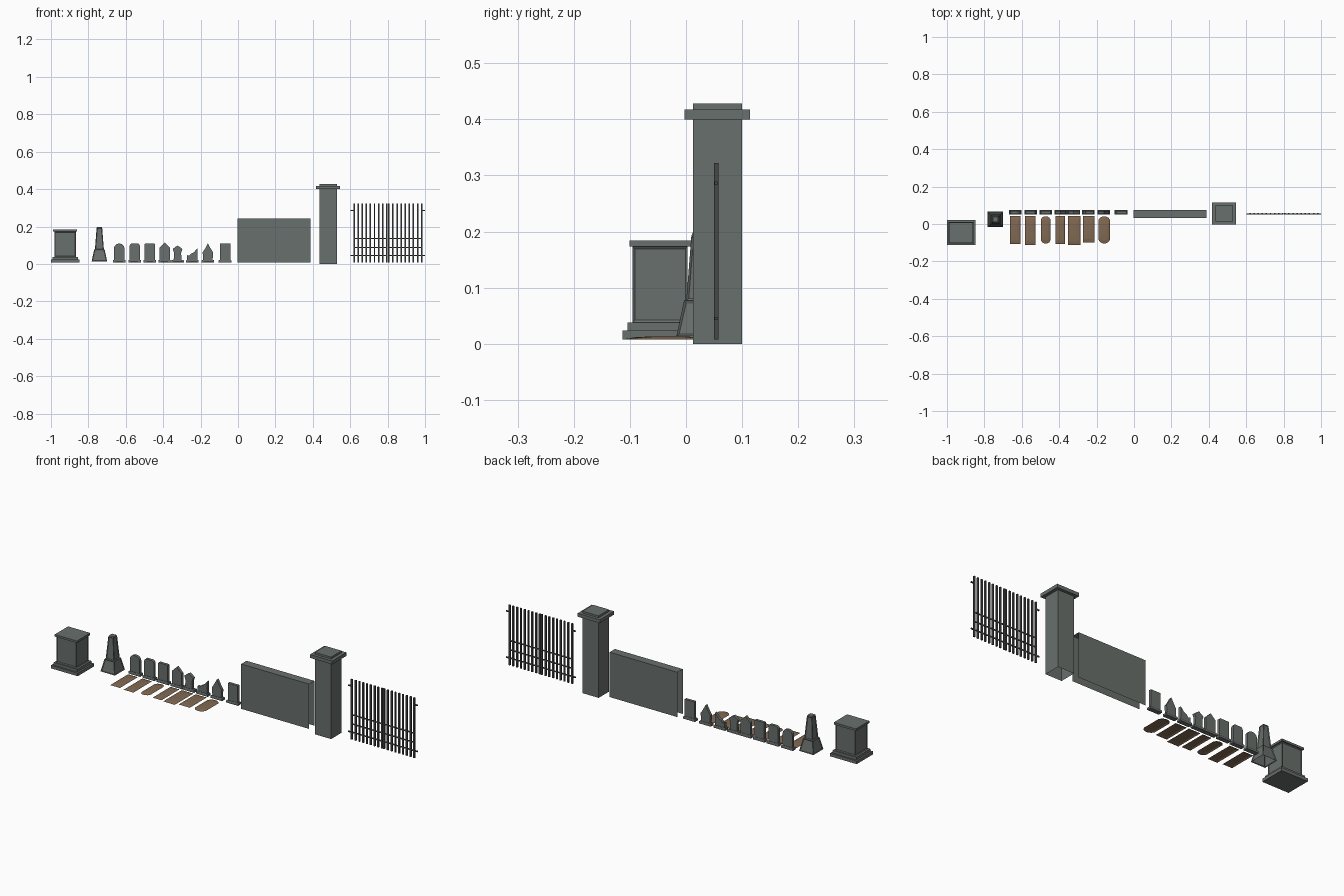
import bpy, bmesh, math

if "Cube" in bpy.data.objects:
    bpy.data.objects.remove(bpy.data.objects["Cube"])


def material(name, rgb):
    m = bpy.data.materials.new(name)
    m.diffuse_color = (*rgb, 1)
    m.use_nodes = True
    m.node_tree.nodes["Principled BSDF"].inputs["Base Color"].default_value = m.diffuse_color
    return m


STONE = material("stone", (0.14, 0.16, 0.15))
IRON = material("iron", (0.06, 0.065, 0.06))
EARTH = material("earth", (0.22, 0.14, 0.085))


def finish(name, bm, mat):
    me = bpy.data.meshes.new(name)
    bm.to_mesh(me)
    bm.free()
    me.materials.append(mat)
    ob = bpy.data.objects.new(name, me)
    bpy.context.collection.objects.link(ob)
    return ob


def tower(name, cx, cy, rings, bottom=True, panels=()):
    """Stack of rectangular rings (half x, half y, z); bands in panels get recessed fields."""
    bm = bmesh.new()
    loops = [[bm.verts.new((cx + sx * hx, cy + sy * hy, z))
              for sx, sy in ((-1, -1), (1, -1), (1, 1), (-1, 1))] for hx, hy, z in rings]
    fields = []
    for k, (a, b) in enumerate(zip(loops, loops[1:])):
        for i in range(4):
            j = (i + 1) % 4
            f = bm.faces.new((a[i], a[j], b[j], b[i]))
            if k in panels:
                fields.append(f)
    bm.faces.new(loops[-1])
    if bottom:
        bm.faces.new(loops[0][::-1])
    bm.normal_update()
    if fields:
        bmesh.ops.inset_individual(bm, faces=fields, thickness=0.006, depth=-0.003)
    return finish(name, bm, STONE)


def slab(name, cx, cy, thick, profile):
    """Front outline extruded along y."""
    bm = bmesh.new()
    front = [bm.verts.new((cx + x, cy - thick / 2, z)) for x, z in profile]
    back = [bm.verts.new((cx + x, cy + thick / 2, z)) for x, z in profile]
    bm.faces.new(front)
    bm.faces.new(back[::-1])
    n = len(front)
    for i in range(n):
        bm.faces.new((front[i], back[i], back[(i + 1) % n], front[(i + 1) % n]))
    bmesh.ops.recalc_face_normals(bm, faces=bm.faces)
    return finish(name, bm, STONE)


# Tomb with stepped plinth and recessed panels
tower("tomb", -0.925, -0.046, [
    (0.077, 0.067, 0.008), (0.077, 0.067, 0.024), (0.068, 0.058, 0.024), (0.068, 0.058, 0.038),
    (0.058, 0.049, 0.038), (0.058, 0.049, 0.173), (0.064, 0.055, 0.173), (0.064, 0.055, 0.184)],
    panels=(4,))

# Obelisk: tapered pedestal and shaft
tower("obelisk", -0.742, 0.0245, [
    (0.0415, 0.0415, 0.014), (0.028, 0.028, 0.077), (0.024, 0.024, 0.077),
    (0.015, 0.015, 0.192), (0.013, 0.013, 0.198)], bottom=False, panels=(0, 2))

# Gate pillar with cap
tower("gate_pillar", 0.481, 0.056, [
    (0.047, 0.0435, 0), (0.047, 0.0435, 0.4), (0.064, 0.0585, 0.4), (0.064, 0.0585, 0.418),
    (0.047, 0.0435, 0.418), (0.047, 0.0435, 0.428)], bottom=False)

# Wall section: front, top and back only, open at the ends
bm = bmesh.new()
path = [(0.032, 0.008), (0.032, 0.242), (0.076, 0.242), (0.076, 0.008)]
cols = [[bm.verts.new((x, y, z)) for y, z in path] for x in (-0.005, 0.387)]
for i in range(3):
    bm.faces.new((cols[0][i], cols[1][i], cols[1][i + 1], cols[0][i + 1]))
finish("wall", bm, STONE)

# Headstone outlines
Z0, W = 0.018, 0.028


def sym(right):
    return right + [(-x, z) for x, z in reversed(right) if x > 0]


arch = sym([(W, Z0), (W, 0.084)] +
           [(W * math.cos(a), 0.084 + 0.025 * math.sin(a)) for a in (0.45, 0.9, 1.3)])
outlines = [
    arch,
    sym([(W, Z0), (W, 0.096), (0.024, 0.105), (0.018, 0.109)]),
    sym([(W, Z0), (W, 0.106), (0.025, 0.109)]),
    sym([(W, Z0), (W, 0.086), (0.014, 0.1), (0, 0.114)]),
    sym([(0.021, Z0), (0.019, 0.06), (0.026, 0.08), (0.013, 0.09), (0, 0.098)]),
    [(W, Z0), (W, 0.085), (0.018, 0.074), (0.008, 0.062), (-0.008, 0.054), (-0.016, 0.044), (-W, 0.047), (-W, Z0)],
    sym([(0.025, Z0), (W, 0.062), (0.015, 0.082), (0, 0.11)]),
    sym([(W, Z0), (W, 0.109)]),
]
centres = [-0.636, -0.553, -0.473, -0.393, -0.324, -0.245, -0.162, -0.07]
for i, (cx, outline) in enumerate(zip(centres, outlines), 1):
    slab(f"headstone_{i}", cx, 0.062, 0.015, outline)
    tower(f"headstone_base_{i}", cx, 0.062, [(0.034, 0.012, 0.008), (0.034, 0.012, 0.018), (0.031, 0.01, 0.021)])


# Grave mounds: low earth sheets, rectangular or with rounded ends
def mound(name, x0, x1, y0, y1, rounded):
    cx, cy, hx, hy = (x0 + x1) / 2, (y0 + y1) / 2, (x1 - x0) / 2, (y1 - y0) / 2
    if rounded:
        r = hx * 0.95
        outline = [(hx * math.cos(a), math.copysign(hy - r, math.sin(a)) + r * math.sin(a))
                   for a in (math.pi * (k + 0.5) / 6 for k in range(12))]
    else:
        outline = [(hx, -hy), (hx, 0), (hx, hy), (-hx, hy), (-hx, 0), (-hx, -hy)]
    bm = bmesh.new()
    rings = [[bm.verts.new((cx + s * x, cy + s * y, z)) for x, y in outline]
             for s, z in ((1, 0.008), (0.75, 0.0115), (0.4, 0.013))]
    n = len(outline)
    for a, b in zip(rings, rings[1:]):
        for i in range(n):
            bm.faces.new((a[i], a[(i + 1) % n], b[(i + 1) % n], b[i]))
    bm.faces.new(rings[-1])
    bmesh.ops.recalc_face_normals(bm, faces=bm.faces)
    finish(name, bm, EARTH)


for i, (x0, x1, y0, r) in enumerate([
        (-0.665, -0.609, -0.106, 0), (-0.583, -0.527, -0.112, 0), (-0.5, -0.446, -0.105, 1),
        (-0.42, -0.369, -0.106, 0), (-0.355, -0.288, -0.112, 0), (-0.275, -0.211, -0.098, 0),
        (-0.193, -0.127, -0.105, 1)], 1):
    mound(f"grave_mound_{i}", x0, x1, y0, 0.042, r)


# Iron double gate: bars, rails and hinge stubs
def box(bm, x0, x1, hy, z0, z1):
    v = bmesh.ops.create_cube(bm, size=1)["verts"]
    bmesh.ops.scale(bm, verts=v, vec=(x1 - x0, 2 * hy, z1 - z0))
    bmesh.ops.translate(bm, verts=v, vec=((x0 + x1) / 2, 0.0535, (z0 + z1) / 2))


for name, s in (("gate_left", -1), ("gate_right", 1)):
    bm = bmesh.new()
    for i in range(9):
        x = 0.8 + s * (0.0055 + i * 0.0219)
        box(bm, x - 0.004, x + 0.004, 0.004, 0.008, 0.322)
    for z in (0.045, 0.088, 0.136):
        a, b = sorted((0.8 + s * 0.003, 0.8 + s * 0.182))
        box(bm, a, b, 0.002, z - 0.003, z + 0.003)
    for z in (0.045, 0.286):
        a, b = sorted((0.8 + s * 0.178, 0.8 + s * 0.2))
        box(bm, a, b, 0.003, z - 0.003, z + 0.003)
    finish(name, bm, IRON)

# Centre the row on x = 0
for ob in bpy.data.objects:
    ob.location.x += 0.001
